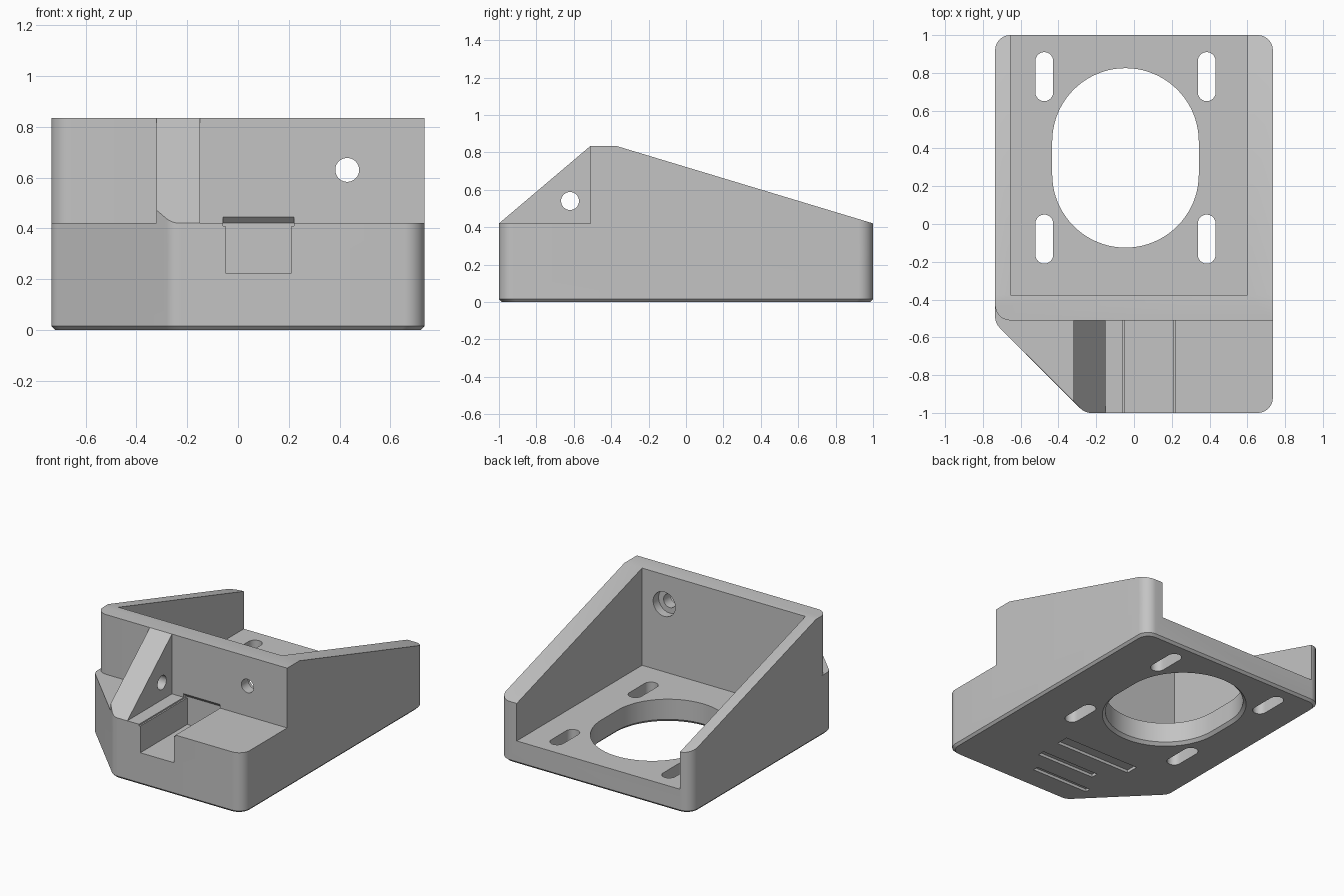
import bpy, bmesh, math
from mathutils import Vector

cube = bpy.data.objects.get("Cube")
if cube:
    bpy.data.objects.remove(cube, do_unlink=True)

grey = bpy.data.materials.new("light_grey_plastic")
grey.use_nodes = True
colour = (0.55, 0.55, 0.55, 1)
grey.diffuse_color = colour
grey.node_tree.nodes["Principled BSDF"].inputs["Base Color"].default_value = colour


def loft(name, rings):
    """Closed solid through matching rings of 3D points."""
    bm = bmesh.new()
    loops = [[bm.verts.new(p) for p in ring] for ring in rings]
    bm.faces.new(loops[0])
    bm.faces.new(loops[-1])
    n = len(loops[0])
    for a, b in zip(loops, loops[1:]):
        for i in range(n):
            j = (i + 1) % n
            bm.faces.new((a[i], a[j], b[j], b[i]))
    bmesh.ops.recalc_face_normals(bm, faces=bm.faces)
    mesh = bpy.data.meshes.new(name)
    bm.to_mesh(mesh)
    bm.free()
    mesh.materials.append(grey)
    obj = bpy.data.objects.new(name, mesh)
    bpy.context.collection.objects.link(obj)
    return obj


def place(p, axis, d):
    """Put a 2D point in the plane across an axis."""
    return {"x": (d, p[0], p[1]), "y": (p[0], d, p[1]), "z": (p[0], p[1], d)}[axis]


def prism(name, pts, axis, lo, hi):
    return loft(name, [[place(p, axis, d) for p in pts] for d in (lo, hi)])


def box(name, x, y, z):
    return prism(name, [(x[0], y[0]), (x[1], y[0]), (x[1], y[1]), (x[0], y[1])], "z", *z)


def slot(cx, cy, r, half=0.0, seg=24):
    """Circle stretched along its second axis by half on each side."""
    pts = []
    for side in (0, 1):
        for i in range(seg + 1 - (half == 0)):
            a = math.pi * (side + i / seg)
            pts.append((cx + r * math.cos(a), cy + r * math.sin(a) + half * (1 - 2 * side)))
    return pts


def rounded(corners, seg=10):
    """Polygon from (x, y, radius) corners with filleted corners."""
    pts = []
    for i, (x, y, r) in enumerate(corners):
        p = Vector((x, y))
        if r == 0:
            pts.append((x, y))
            continue
        a = (Vector(corners[i - 1][:2]) - p).normalized()
        b = (Vector(corners[(i + 1) % len(corners)][:2]) - p).normalized()
        half = a.angle(b) / 2
        c = p + (a + b).normalized() * r / math.sin(half)
        start, end = p + a * r / math.tan(half) - c, p + b * r / math.tan(half) - c
        sweep = start.angle_signed(end)
        t0 = math.atan2(start.y, start.x)
        for k in range(seg + 1):
            t = t0 - sweep * k / seg
            pts.append((c.x + r * math.cos(t), c.y + r * math.sin(t)))
    return pts


def boolean(obj, tool, operation="DIFFERENCE"):
    tool.hide_render = True
    mod = obj.modifiers.new(operation.lower(), "BOOLEAN")
    mod.operation, mod.object, mod.solver = operation, tool, "EXACT"
    bpy.context.view_layer.objects.active = obj
    bpy.ops.object.modifier_apply(modifier=mod.name)
    bpy.data.objects.remove(tool, do_unlink=True)


W, R, STEP, TOP, WALL = 0.735, 0.08, 0.42, 0.835, -0.51

# Base block with one cut-off front corner and a chamfered underside
plan = rounded([(W, 1, R), (-W, 1, R), (-W, -0.525, R), (-0.26, -1, R), (W, -1, R)])
edge = [(x * 0.98, y * 0.985) for x, y in plan]
body = loft("motor_bracket", [[place(p, "z", 0) for p in edge],
                              [place(p, "z", 0.016) for p in plan],
                              [place(p, "z", STEP) for p in plan]])

# Raised housing with sloping sides
housing = prism("housing", rounded([(W, 1, R), (-W, 1, R), (-W, WALL, R), (W, WALL, 0)]),
                "z", 0.2, TOP)
side = [(1.1, STEP - 0.03), (-0.375, TOP), (-0.45, 0.9), (-0.6, 0.9), (-0.6, 0.1), (1.1, 0.1)]
side[2:4] = [(-0.375, 0.9), (-0.6, 0.9)]
boolean(housing, prism("slope", side, "x", -1, 1), "INTERSECT")
boolean(body, housing, "UNION")

# Triangular gusset in front of the wall, trimmed to the cut corner
gusset = prism("gusset", [(-0.45, 0.3), (-0.45, 0.75), (WALL, TOP), (-1, STEP), (-1, 0.3)],
               "x", -0.32, -0.15)
boolean(gusset, prism("trim", plan, "z", 0.1, 1), "INTERSECT")
boolean(gusset, prism("gusset_hole", slot(-0.62, 0.54, 0.048), "x", -0.5, 0))
boolean(body, gusset, "UNION")

# Motor bay, open at the back
boolean(body, box("bay", (-0.655, 0.6), (-0.375, 1.2), (0.16, 1.2)))

# Large opening with a chamfered lower rim
cx, cy = -0.045, 0.35
boolean(body, prism("opening", slot(cx, cy, 0.388, 0.087, 40), "z", -0.1, 0.3))
boolean(body, loft("rim", [[place(p, "z", z) for p in slot(cx, cy, r, 0.087, 40)]
                           for r, z in ((0.418, -0.01), (0.388, 0.02))]))

# Four mounting slots
for x in (cx - 0.43, cx + 0.43):
    for y in (-0.08, 0.78):
        boolean(body, prism("mounting_slot", slot(x, y, 0.047, 0.083, 12), "z", -0.1, 0.3))

# Screw hole through the wall with a counterbore inside
boolean(body, prism("screw_hole", slot(0.43, 0.63, 0.047), "y", -0.6, -0.3))
boolean(body, prism("counterbore", slot(0.43, 0.63, 0.085), "y", -0.435, -0.3))

# Front channel with a small undercut in the wall
boolean(body, box("channel", (-0.05, 0.21), (-1.1, -0.485), (0.225, 0.415)))
boolean(body, prism("undercut", [(-1.1, 0.41), (-1.1, 0.445), (WALL, 0.445),
                                 (-0.485, 0.42), (-0.485, 0.41)], "x", -0.06, 0.22))

# Shallow grooves in the underside
for x, y in (((-0.29, 0.15), (-0.83, -0.79)), ((-0.2, 0.25), (-0.66, -0.61)),
             ((-0.34, 0.25), (-0.47, -0.38))):
    boolean(body, box("groove", x, y, (-0.1, 0.02)))

bpy.ops.object.select_all(action="DESELECT")
body.select_set(True)
bpy.context.view_layer.objects.active = body
bpy.ops.object.shade_smooth_by_angle(angle=math.radians(25))
